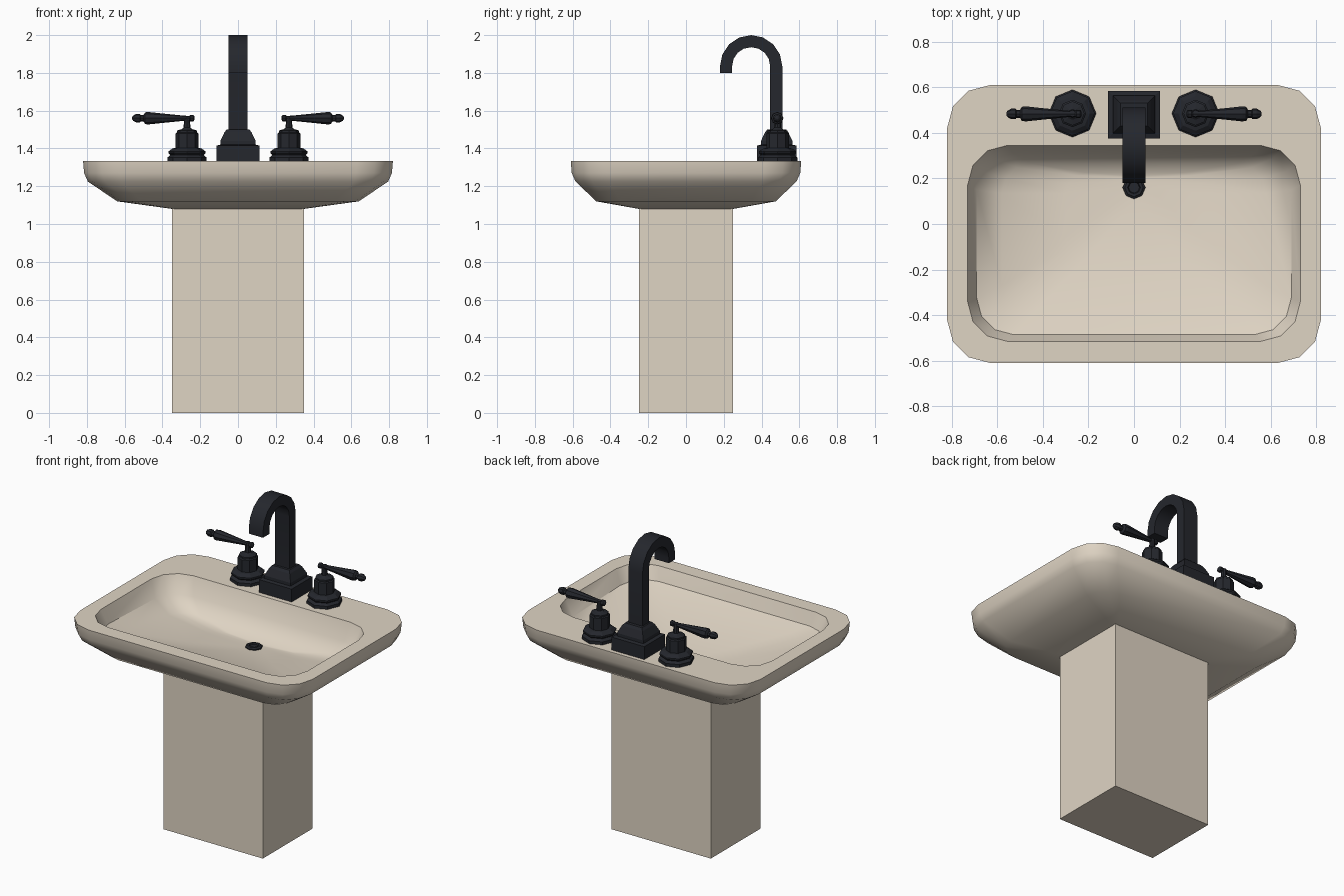
import bpy, bmesh, math
from mathutils import Matrix, Vector

if "Cube" in bpy.data.objects:
    bpy.data.objects.remove(bpy.data.objects["Cube"])


def material(name, color):
    m = bpy.data.materials.new(name)
    m.diffuse_color = color
    m.use_nodes = True
    m.node_tree.nodes["Principled BSDF"].inputs["Base Color"].default_value = m.diffuse_color
    return m


CERAMIC = material("cream_ceramic", (0.74, 0.66, 0.55, 1))
METAL = material("dark_metal", (0.018, 0.02, 0.026, 1))


def loft(name, rings, mat, smooth=None, matrix=None):
    """Skin a list of equal-length point rings and cap both ends."""
    bm = bmesh.new()
    loops = [[bm.verts.new(p) for p in ring] for ring in rings]
    n = len(loops[0])
    for a, b in zip(loops, loops[1:]):
        for i in range(n):
            j = (i + 1) % n
            bm.faces.new((a[i], a[j], b[j], b[i]))
    bm.faces.new(loops[0])
    bm.faces.new(loops[-1])
    if matrix:
        bm.transform(matrix)
    bmesh.ops.recalc_face_normals(bm, faces=bm.faces)
    me = bpy.data.meshes.new(name)
    bm.to_mesh(me)
    bm.free()
    me.materials.append(mat)
    ob = bpy.data.objects.new(name, me)
    bpy.context.collection.objects.link(ob)
    if smooth:
        bpy.ops.object.select_all(action='DESELECT')
        ob.select_set(True)
        bpy.context.view_layer.objects.active = ob
        bpy.ops.object.shade_smooth_by_angle(angle=math.radians(smooth))
    return ob


def rounded(hx, y0, y1, r, z_back, z_front=None):
    """Rounded rectangle, three segments per corner, optionally sloped in y."""
    z_front = z_back if z_front is None else z_front
    pts = []
    corners = ((hx - r, y1 - r, 0), (r - hx, y1 - r, 90),
               (r - hx, y0 + r, 180), (hx - r, y0 + r, 270))
    for cx, cy, start in corners:
        for k in range(4):
            a = math.radians(start + 30 * k)
            y = cy + r * math.sin(a)
            z = z_back + (z_front - z_back) * (y1 - y) / (y1 - y0)
            pts.append((cx + r * math.cos(a), y, z))
    return pts


def rect(hx, hy, z, cy=0):
    return [(hx, cy + hy, z), (-hx, cy + hy, z), (-hx, cy - hy, z), (hx, cy - hy, z)]


def lathe(name, profile, mat, matrix, sides=8):
    """Revolve (radius, height) points around z."""
    rings = [[(r * math.cos(2 * math.pi * i / sides),
               r * math.sin(2 * math.pi * i / sides), z) for i in range(sides)]
             for r, z in profile]
    return loft(name, rings, mat, matrix=matrix)


# Pedestal
loft("pedestal", [rect(0.35, 0.25, 0), rect(0.35, 0.25, 1.085)], CERAMIC)

# Basin: underside, outer wall, rim, then the bowl down to the drain
loft("basin", [
    rounded(0.35, -0.25, 0.25, 0.03, 1.08),
    rounded(0.64, -0.475, 0.475, 0.13, 1.12),
    rounded(0.795, -0.585, 0.585, 0.18, 1.225),
    rounded(0.815, -0.605, 0.605, 0.19, 1.27),
    rounded(0.82, -0.61, 0.61, 0.19, 1.333),
    rounded(0.73, -0.515, 0.345, 0.175, 1.333),
    rounded(0.69, -0.485, 0.31, 0.16, 1.22, 1.25),
    rounded(0.58, -0.40, 0.265, 0.13, 1.14, 1.215),
    rounded(0.30, -0.15, 0.225, 0.09, 1.103, 1.145),
    rounded(0.06, 0.09, 0.21, 0.05, 1.095, 1.10),
], CERAMIC, smooth=38)

# Drain
lathe("drain", [(0.05, 1.085), (0.05, 1.105), (0.04, 1.112), (0.028, 1.112), (0.024, 1.104)],
      METAL, Matrix.Translation((0, 0.16, 0)))

# Spout base
loft("spout_base", [rect(hx, hy, z, 0.48) for hx, hy, z in (
    (0.115, 0.104, 1.325), (0.115, 0.104, 1.415), (0.093, 0.083, 1.42),
    (0.093, 0.083, 1.44), (0.072, 0.062, 1.485), (0.06, 0.05, 1.5))], METAL)

# Hooked spout with rectangular section
R, T, W, CY, CZ = 0.133, 0.032, 0.05, 0.345, 1.835
path = [(CY + R, 1.45, 0)]
path += [(CY + R * math.cos(math.pi * k / 8), CZ + R * math.sin(math.pi * k / 8), math.pi * k / 8)
         for k in range(9)]
path.append((CY - R, 1.80, math.pi))
loft("spout", [[(sx * W, y + so * T * math.cos(a), z + so * T * math.sin(a))
                for sx, so in ((1, 1), (-1, 1), (-1, -1), (1, -1))]
               for y, z, a in path], METAL, smooth=25)

# Left and right taps
TAP = [(0.104, 1.325), (0.104, 1.352), (0.088, 1.365), (0.098, 1.375), (0.098, 1.385),
       (0.076, 1.40), (0.06, 1.403), (0.06, 1.48), (0.053, 1.485), (0.053, 1.495),
       (0.028, 1.502), (0.018, 1.51), (0.015, 1.57)]
LEVER = [(0.008, -0.04), (0.018, -0.034), (0.018, -0.018), (0.012, -0.012), (0.014, 0.02),
         (0.024, 0.12), (0.033, 0.205), (0.031, 0.222), (0.017, 0.23), (0.017, 0.245),
         (0.023, 0.25), (0.023, 0.268), (0.014, 0.285), (0.006, 0.29)]
for side, label in ((-1, "left"), (1, "right")):
    lathe(label + "_tap_body", TAP, METAL, Matrix.Translation((side * 0.27, 0.485, 0)))
    lathe(label + "_tap_lever", LEVER, METAL,
          Matrix.Translation((side * 0.27, 0.483, 1.56))
          @ Matrix.Rotation(side * math.pi / 2, 4, 'Y'))
